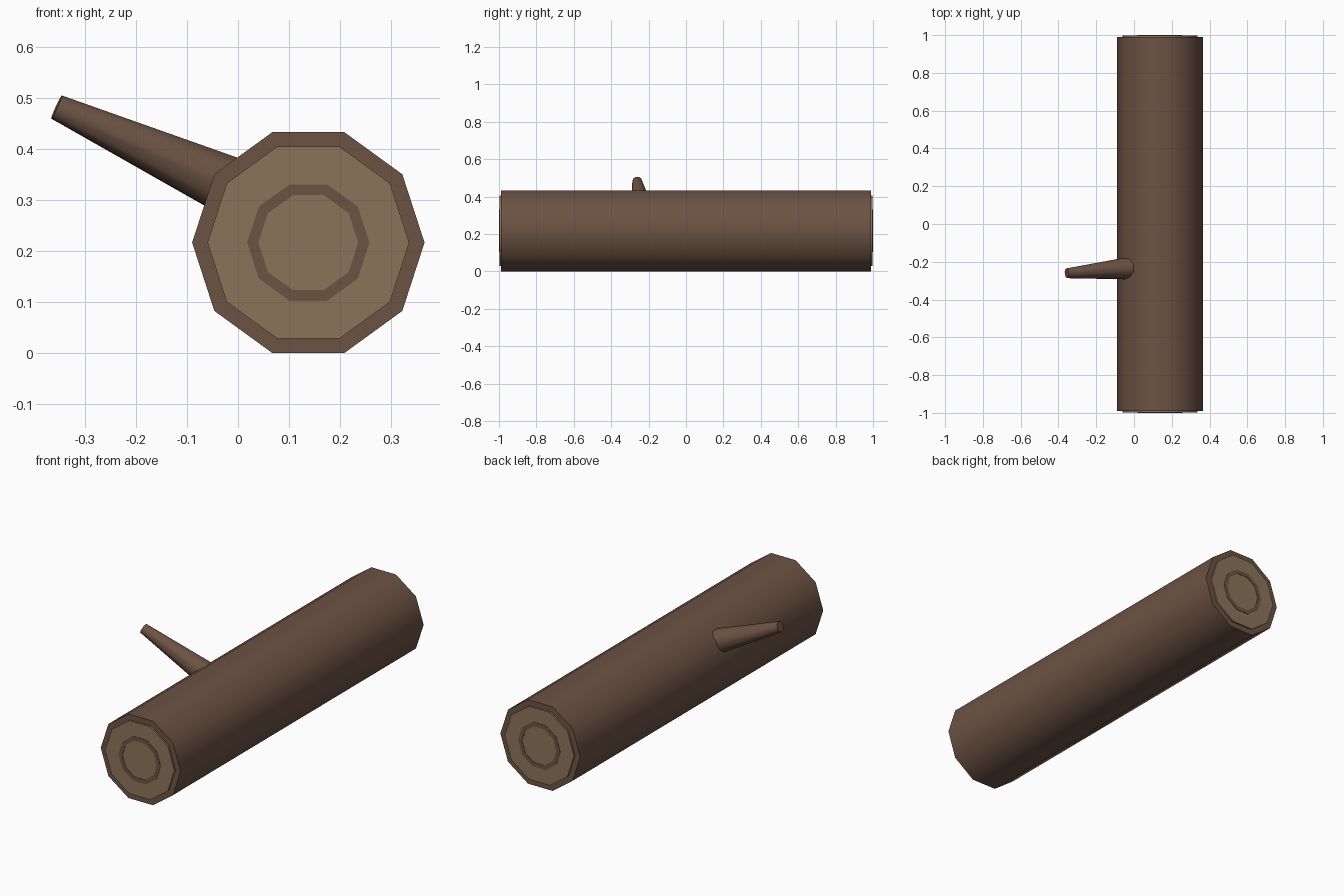
import bpy, bmesh
from math import cos, sin, tau, radians
from mathutils import Vector

if "Cube" in bpy.data.objects:
    bpy.data.objects.remove(bpy.data.objects["Cube"])

CX, CZ = 0.138, 0.217   # log axis
SIDES = 10


def material(name, rgb):
    m = bpy.data.materials.new(name)
    m.diffuse_color = (*rgb, 1)
    m.use_nodes = True
    m.node_tree.nodes["Principled BSDF"].inputs["Base Color"].default_value = m.diffuse_color
    return m


bark = material("bark", (0.15, 0.086, 0.057))
wood = material("cut_wood", (0.26, 0.175, 0.1))


def loft(name, loops, mat, closed=False):
    """Skin decagon loops given as (centre, radius); u lies across, v upright."""
    axis = (Vector(loops[1][0]) - Vector(loops[0][0])).normalized()
    if axis.length < 0.5 or closed:
        axis = Vector((0, 1, 0))
    v = (Vector((0, 0, 1)) - axis * axis.z).normalized()
    u = axis.cross(v)
    bm = bmesh.new()
    rings = []
    for c, r in loops:
        rings.append([bm.verts.new(Vector(c) + r * (cos(tau * i / SIDES) * u + sin(tau * i / SIDES) * v))
                      for i in range(SIDES)])
    pairs = list(zip(rings, rings[1:]))
    if closed:
        pairs.append((rings[-1], rings[0]))
    else:
        bm.faces.new(rings[0])
        bm.faces.new(rings[-1])
    for a, b in pairs:
        for i in range(SIDES):
            j = (i + 1) % SIDES
            bm.faces.new((a[i], a[j], b[j], b[i]))
    bmesh.ops.recalc_face_normals(bm, faces=bm.faces)
    mesh = bpy.data.meshes.new(name)
    bm.to_mesh(mesh)
    bm.free()
    mesh.materials.append(mat)
    ob = bpy.data.objects.new(name, mesh)
    bpy.context.collection.objects.link(ob)
    bpy.ops.object.select_all(action='DESELECT')
    ob.select_set(True)
    bpy.context.view_layer.objects.active = ob
    bpy.ops.object.shade_smooth_by_angle(angle=radians(40))
    return ob


def at(y):
    return (CX, y, CZ)


# Trunk
loft("log_trunk", [(at(-0.99), 0.228), (at(0.99), 0.228)], bark)

# Cut ends with a growth ring on each
for side, s in (("front", -1), ("back", 1)):
    loft(f"{side}_cut_end", [(at(s * 0.98), 0.198), (at(s * 0.998), 0.198)], wood)
    loft(f"{side}_growth_ring", [(at(s * 0.99), 0.12), (at(s * 1.0), 0.12),
                                 (at(s * 1.0), 0.098), (at(s * 0.99), 0.098)], bark, closed=True)

# Tapered branch stub, its base buried in the trunk
tip = Vector((-0.356, -0.261, 0.483))
direction = Vector((0.907, 0.074, -0.414)).normalized()
length = 0.41
loft("branch", [(tip + direction * length, 0.026 + 0.0916 * length), (tip, 0.026)], bark)
